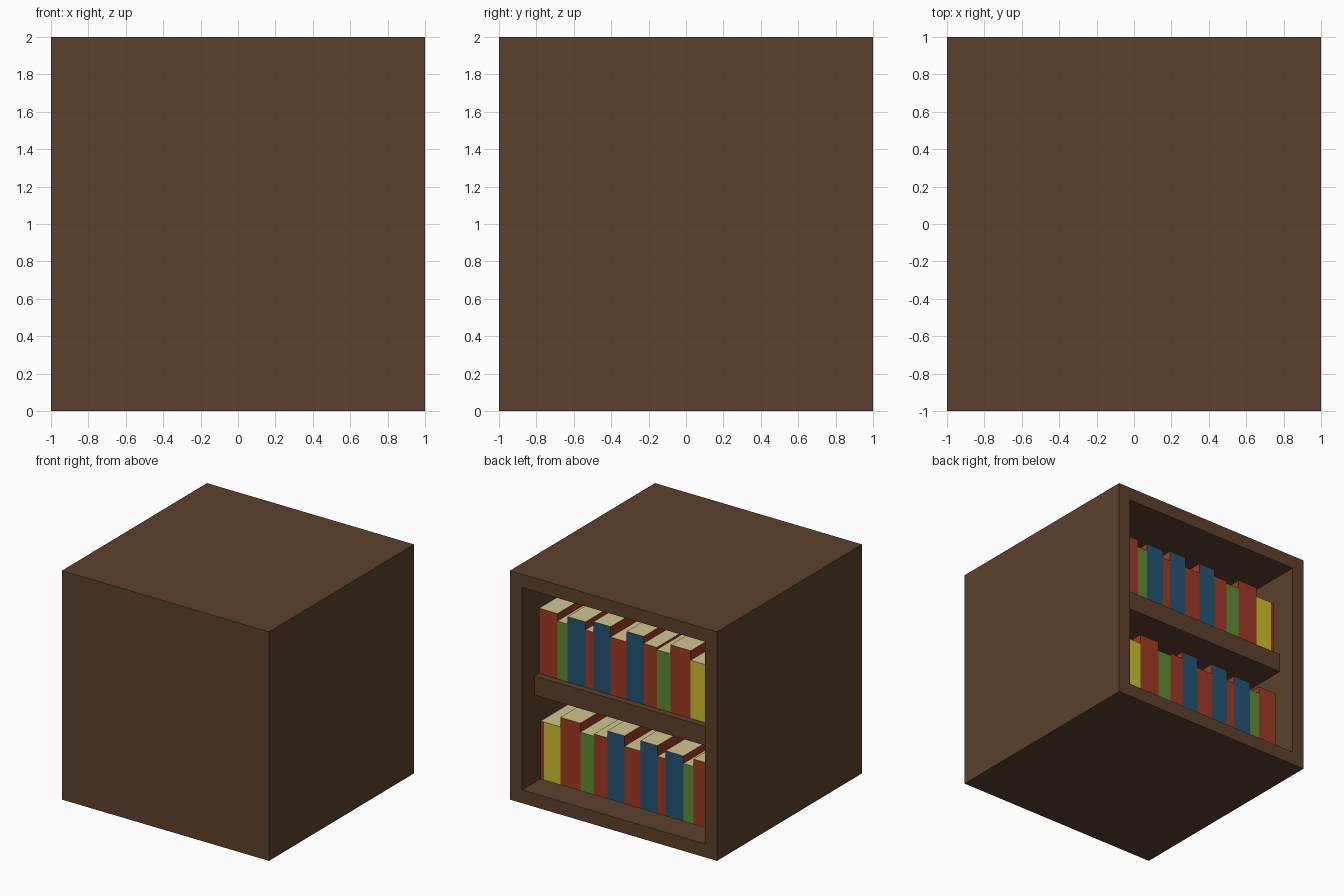
import bpy, bmesh
from mathutils import Vector

if "Cube" in bpy.data.objects:
    bpy.data.objects.remove(bpy.data.objects["Cube"])


def material(name, rgb):
    lin = [((c / 255 + 0.055) / 1.055) ** 2.4 for c in rgb]
    m = bpy.data.materials.new(name)
    m.diffuse_color = (*lin, 1)
    m.use_nodes = True
    m.node_tree.nodes["Principled BSDF"].inputs["Base Color"].default_value = m.diffuse_color
    return m


WOOD = material("brown wood", (92, 64, 44))
RED = material("red cover", (158, 58, 36))
BLUE = material("blue cover", (36, 84, 114))
GREEN = material("green cover", (98, 138, 52))
YELLOW = material("yellow cover", (204, 190, 46))
PAPER = material("cream paper", (208, 198, 144))

WALL = 0.165            # frame thickness
INNER = 1 - WALL
BACK = 0.17             # y of the panel behind the books
SPINE = 0.835           # y of the book spines


def finish(name, bm, mats):
    mesh = bpy.data.meshes.new(name)
    bmesh.ops.recalc_face_normals(bm, faces=bm.faces)
    bm.to_mesh(mesh)
    bm.free()
    for m in mats:
        mesh.materials.append(m)
    ob = bpy.data.objects.new(name, mesh)
    bpy.context.collection.objects.link(ob)
    return ob


def box(lo, hi):
    bm = bmesh.new()
    lo, hi = Vector(lo), Vector(hi)
    bmesh.ops.create_cube(bm, size=1)
    for v in bm.verts:
        v.co = Vector([(lo[i] + hi[i]) / 2 + v.co[i] * (hi[i] - lo[i]) for i in range(3)])
    bm.normal_update()
    return bm


# Cabinet: cube with its +y face inset and pushed inwards
bm = box((-1, -1, 0), (1, 1, 2))
opening = next(f for f in bm.faces if f.normal.y > 0.9)
bmesh.ops.inset_region(bm, faces=[opening], thickness=WALL)
ext = bmesh.ops.extrude_discrete_faces(bm, faces=[opening])["faces"]
for v in ext[0].verts:
    v.co.y = BACK
finish("cabinet", bm, [WOOD])

# Middle shelf, set slightly back from the opening
SHELF_TOP = 1.083
finish("shelf", box((-INNER, BACK, 0.917), (INNER, 0.895, SHELF_TOP)), [WOOD])


def book(name, x0, x1, z, h, cover):
    """Coloured spine, cream page top, red sides."""
    bm = box((x0, BACK, z), (x1, SPINE, z + h))
    for f in bm.faces:
        f.material_index = 1 if f.normal.y > 0.9 else 2 if f.normal.z > 0.9 else 0
    finish(name, bm, [RED, cover, PAPER])


# One row of books (width, height, cover); the lower row is the same one mirrored
ROW = [(0.178, 0.570, RED), (0.097, 0.505, GREEN), (0.174, 0.570, BLUE),
       (0.077, 0.500, RED), (0.165, 0.593, BLUE), (0.154, 0.502, RED),
       (0.165, 0.593, BLUE), (0.128, 0.532, RED), (0.133, 0.512, GREEN),
       (0.194, 0.590, RED), (0.155, 0.507, YELLOW), (0.035, 0.507, RED)]

for label, side, z in (("upper", 1, SHELF_TOP), ("lower", -1, WALL)):
    x = INNER
    for i, (w, h, cover) in enumerate(ROW):
        a, b = sorted((side * x, side * (x - w)))
        book(f"{label}_book_{i + 1}", a, b, z, h, cover)
        x -= w
